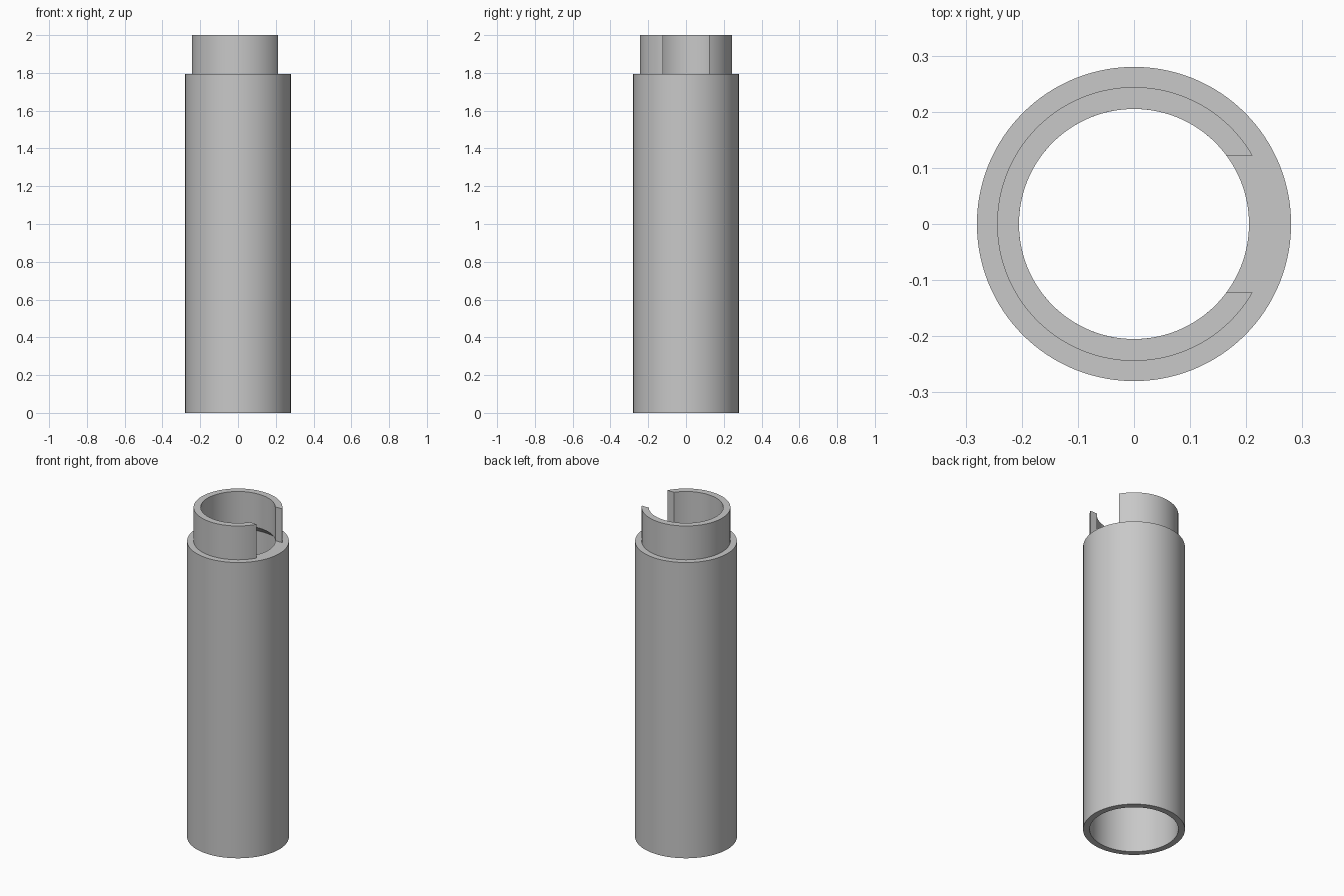
import bpy
import bmesh
import math

if "Cube" in bpy.data.objects:
    bpy.data.objects.remove(bpy.data.objects["Cube"], do_unlink=True)

SIDES = 128
R_OUTER, R_COLLAR, R_BORE = 0.28, 0.244, 0.205
SHOULDER, TOP = 1.795, 2.0
SLOT_HALF = 0.122

gray = bpy.data.materials.new("light gray")
gray.use_nodes = True
color = (0.58, 0.58, 0.58, 1)
gray.diffuse_color = color
gray.node_tree.nodes["Principled BSDF"].inputs["Base Color"].default_value = color


def finish(name, bm):
    """Turn a bmesh into a shaded object."""
    bmesh.ops.recalc_face_normals(bm, faces=bm.faces)
    mesh = bpy.data.meshes.new(name)
    bm.to_mesh(mesh)
    bm.free()
    mesh.materials.append(gray)
    obj = bpy.data.objects.new(name, mesh)
    bpy.context.collection.objects.link(obj)
    bpy.ops.object.select_all(action="DESELECT")
    obj.select_set(True)
    bpy.context.view_layer.objects.active = obj
    bpy.ops.object.shade_smooth_by_angle(angle=math.radians(30))
    return obj


def bridge(bm, a, b, closed_ring):
    """Join two rows of vertices with quads."""
    n = len(a)
    for i in range(n if closed_ring else n - 1):
        j = (i + 1) % n
        bm.faces.new((a[i], a[j], b[j], b[i]))


# Tube body: wide socket bore, tapering in to the collar bore under the shoulder
profile = [
    (R_OUTER, 0), (R_OUTER, SHOULDER), (R_BORE, SHOULDER),
    (R_COLLAR, SHOULDER - 0.04), (R_COLLAR, 0),
]
bm = bmesh.new()
rings = []
for r, z in profile:
    angles = [math.tau * i / SIDES for i in range(SIDES)]
    rings.append([bm.verts.new((r * math.cos(a), r * math.sin(a), z)) for a in angles])
for i, ring in enumerate(rings):
    bridge(bm, ring, rings[(i + 1) % len(rings)], True)
finish("tube_body", bm)


# Slotted collar: a C-shaped ring whose ends are flat and parallel
def arc(bm, r, z):
    start = math.asin(SLOT_HALF / r)
    angles = [start + (math.tau - 2 * start) * i / SIDES for i in range(SIDES + 1)]
    return [bm.verts.new((r * math.cos(a), r * math.sin(a), z)) for a in angles]


bm = bmesh.new()
rows = [arc(bm, r, z) for r, z in
        [(R_COLLAR, SHOULDER), (R_COLLAR, TOP), (R_BORE, TOP), (R_BORE, SHOULDER)]]
for a, b in zip(rows, rows[1:]):
    bridge(bm, a, b, False)
for end in (0, -1):
    bm.faces.new([row[end] for row in rows])
finish("slotted_collar", bm)
